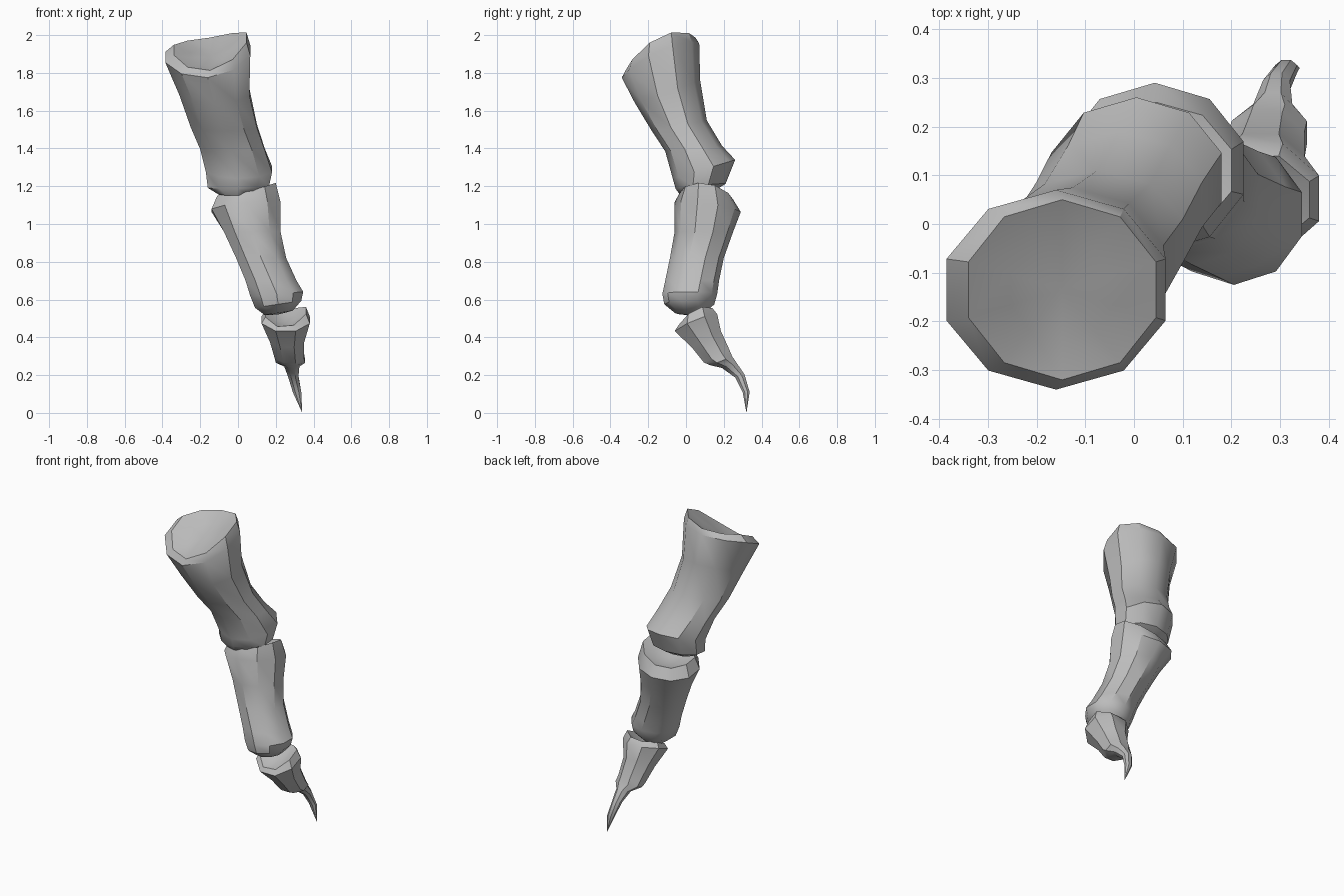
import bpy
import bmesh
import math
from mathutils import Vector

cube = bpy.data.objects.get("Cube")
if cube:
    bpy.data.objects.remove(cube, do_unlink=True)

# Single bone colour
bone_grey = bpy.data.materials.new("bone grey")
bone_grey.use_nodes = True
colour = (0.5, 0.5, 0.5, 1)
bone_grey.diffuse_color = colour
bone_grey.node_tree.nodes["Principled BSDF"].inputs["Base Color"].default_value = colour


def ring_points(sides, left, right, front, back, height, slope_x, slope_y, saddle=0):
    """Polygon fitted to the given extents, sheared in height; a saddle lifts its sides."""
    centre = Vector(((left + right) / 2, (front + back) / 2, height))
    angles = [math.tau * (i + 0.5) / sides for i in range(sides)]
    widest = max(math.cos(a) for a in angles)
    deepest = max(math.sin(a) for a in angles)
    points = []
    for a in angles:
        dx = (right - left) / 2 * math.cos(a) / widest
        dy = (back - front) / 2 * math.sin(a) / deepest
        rise = dx * slope_x + dy * slope_y + saddle * math.cos(2 * a)
        points.append(centre + Vector((dx, dy, rise)))
    return points, centre


def build_bone(name, rings, sides, socket_depth, end_point):
    """Loft the rings downward, with a hollow socket above and a closed end below."""
    bm = bmesh.new()
    loops = []

    # Hollow joint socket inside the upper rim
    rim, centre = ring_points(sides, *rings[0])
    hollow = Vector((0, 0, socket_depth))
    socket_tip = bm.verts.new(centre - hollow)
    loops.append([bm.verts.new(centre.lerp(p, 0.55) - hollow * 0.7) for p in rim])

    # Shaft and knuckle
    for ring in rings:
        points, _ = ring_points(sides, *ring)
        loops.append([bm.verts.new(p) for p in points])
    end_tip = bm.verts.new(end_point)

    for upper, lower in zip(loops, loops[1:]):
        for i in range(sides):
            j = (i + 1) % sides
            bm.faces.new((upper[i], lower[i], lower[j], upper[j]))
    for i in range(sides):
        j = (i + 1) % sides
        bm.faces.new((socket_tip, loops[0][i], loops[0][j]))
        bm.faces.new((end_tip, loops[-1][j], loops[-1][i]))

    bmesh.ops.recalc_face_normals(bm, faces=bm.faces[:])
    mesh = bpy.data.meshes.new(name)
    bm.to_mesh(mesh)
    bm.free()
    mesh.materials.append(bone_grey)
    bone = bpy.data.objects.new(name, mesh)
    bpy.context.collection.objects.link(bone)

    bpy.ops.object.select_all(action="DESELECT")
    bone.select_set(True)
    bpy.context.view_layer.objects.active = bone
    bpy.ops.object.shade_smooth_by_angle(angle=math.radians(35))
    return bone


# Ring values: left, right, front, back, height, slope across, slope to the back, saddle

# Long upper bone, socket tilted to the front
build_bone("upper_finger_bone", [
    (-.34, .045, -.32, .05, 1.93, .17, .47, .03),
    (-.385, .065, -.34, .07, 1.885, .08, .44, .02),
    (-.31, .06, -.27, .075, 1.7, 0, .35),
    (-.25, .1, -.18, .11, 1.52, 0, .2),
    (-.2, .14, -.11, .19, 1.4, 0, .1),
    (-.17, .18, -.07, .26, 1.29, 0, .3),
    (-.16, .165, -.055, .21, 1.2, .03, .1),
    (-.1, .09, -.03, .14, 1.16, .03, .1),
], 10, .045, (0, .06, 1.15))

# Middle bone, socket tilted to the right and back
build_bone("middle_finger_bone", [
    (-.11, .2, -.03, .25, 1.165, .22, -.15, .015),
    (-.14, .225, -.06, .29, 1.09, .1, -.15),
    (-.075, .225, -.06, .25, .96, 0, 0),
    (-.01, .255, -.085, .2, .82, 0, 0),
    (.04, .31, -.11, .175, .7, 0, 0),
    (.065, .345, -.125, .165, .63, .08, 0),
    (.09, .335, -.115, .15, .575, .15, 0),
    (.14, .29, -.06, .1, .53, .15, 0),
], 10, .045, (.21, .02, .52))

# Short end bone that narrows into a curved claw
build_bone("claw_bone", [
    (.145, .36, -.04, .14, .52, .08, .5, .02),
    (.125, .38, -.06, .165, .485, 0, .4, .01),
    (.17, .35, .03, .185, .39, 0, .55),
    (.195, .35, .095, .23, .3, 0, .5),
    (.2, .355, .13, .245, .275, 0, .4),
    (.245, .325, .19, .27, .25, 0, .3),
    (.265, .32, .26, .31, .195, 0, .3),
    (.29, .335, .3, .337, .11, 0, 0),
], 8, .035, (.34, .32, 0))
